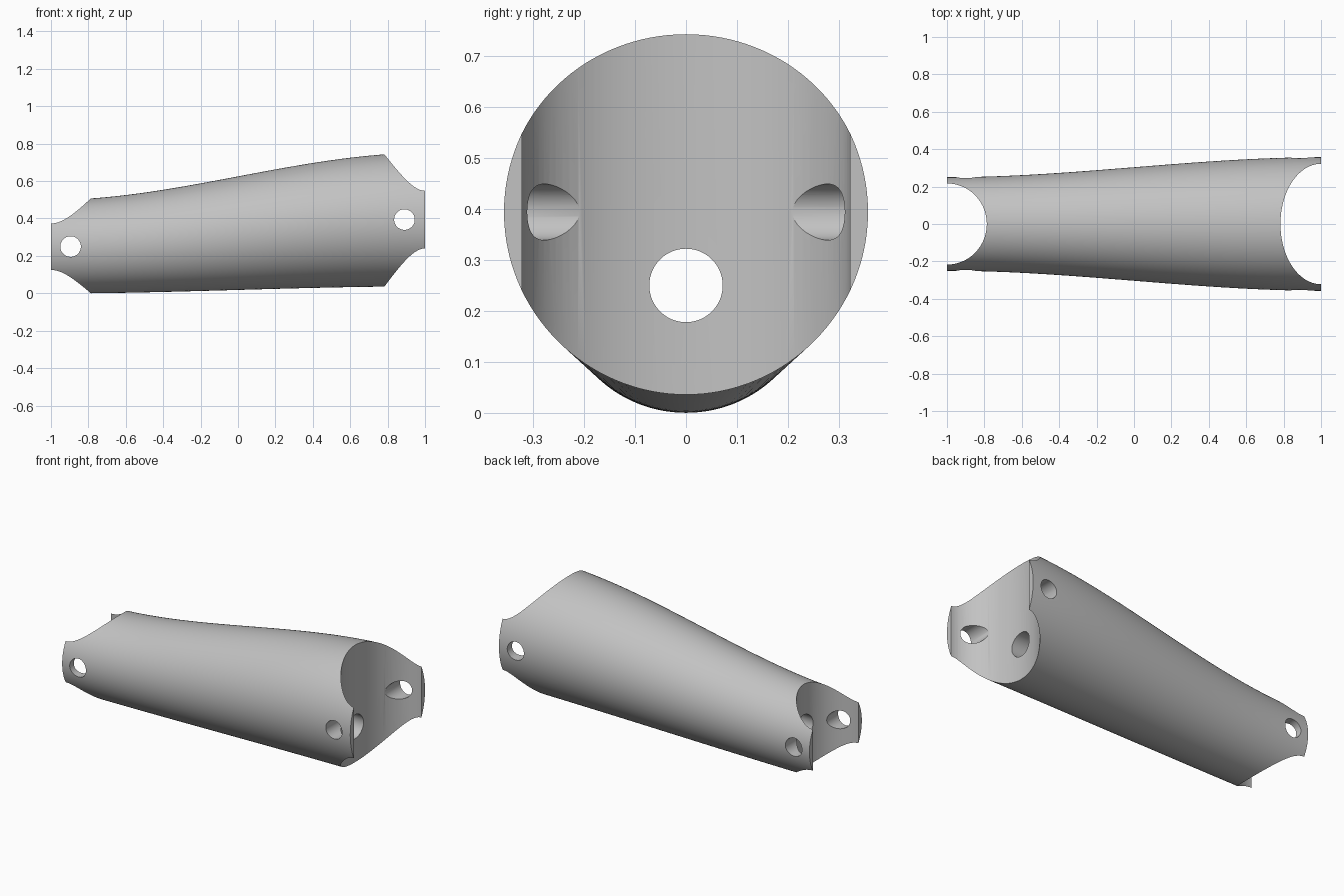
import bpy, bmesh, math

cube = bpy.data.objects.get("Cube")
if cube:
    bpy.data.objects.remove(cube, do_unlink=True)

grey = bpy.data.materials.new("satin grey")
grey.use_nodes = True
colour = (0.54, 0.54, 0.54, 1)
grey.diffuse_color = colour
grey.node_tree.nodes["Principled BSDF"].inputs["Base Color"].default_value = colour

SEGMENTS = 128
RINGS = 48


def mesh_object(name, bm):
    bmesh.ops.recalc_face_normals(bm, faces=bm.faces)
    mesh = bpy.data.meshes.new(name)
    bm.to_mesh(mesh)
    bm.free()
    mesh.materials.append(grey)
    obj = bpy.data.objects.new(name, mesh)
    bpy.context.collection.objects.link(obj)
    return obj


def cylinder(name, location, scale, rotation=(0, 0, 0)):
    bpy.ops.mesh.primitive_cylinder_add(vertices=96, radius=1, depth=2,
                                        location=location, rotation=rotation)
    obj = bpy.context.object
    obj.name = name
    obj.scale = scale
    obj.hide_render = True
    obj.data.materials.append(grey)
    return obj


# Tapered body: circles easing from the small end to the large end
bm = bmesh.new()
rings = []
for i in range(RINGS + 1):
    t = i / RINGS
    ease = t * t * (3 - 2 * t)
    radius = 0.25 + 0.107 * ease
    centre = 0.249 + 0.145 * ease
    ring = []
    for j in range(SEGMENTS):
        a = math.tau * j / SEGMENTS
        ring.append(bm.verts.new((2 * t - 1, radius * math.cos(a),
                                  centre + radius * math.sin(a))))
    rings.append(ring)
for a, b in zip(rings, rings[1:]):
    for j in range(SEGMENTS):
        k = (j + 1) % SEGMENTS
        bm.faces.new((a[j], a[k], b[k], b[j]))
bm.faces.new(rings[0])
bm.faces.new(rings[-1])
body = mesh_object("tapered_link_body", bm)

# Upright end notches, cross pin holes and the lengthwise bore
across = (math.pi / 2, 0, 0)
along = (0, math.pi / 2, 0)
cutters = [
    cylinder("small_notch_cutter", (-1, 0, 0.4), (0.213, 0.217, 1)),
    cylinder("large_notch_cutter", (1, 0, 0.4), (0.217, 0.322, 1)),
    cylinder("small_pin_cutter", (-0.895, 0, 0.25), (0.055, 0.055, 1), across),
    cylinder("large_pin_cutter", (0.89, 0, 0.394), (0.055, 0.055, 1), across),
    cylinder("bore_cutter", (0, 0, 0.25), (0.072, 0.072, 1.5), along),
]
bpy.context.view_layer.update()

bpy.ops.object.select_all(action="DESELECT")
body.select_set(True)
bpy.context.view_layer.objects.active = body
for cutter in cutters:
    cut = body.modifiers.new(cutter.name, "BOOLEAN")
    cut.operation = "DIFFERENCE"
    cut.solver = "EXACT"
    cut.object = cutter
    bpy.ops.object.modifier_apply(modifier=cut.name)
for cutter in cutters:
    bpy.data.objects.remove(cutter, do_unlink=True)

bpy.ops.object.shade_smooth_by_angle(angle=math.radians(30))
